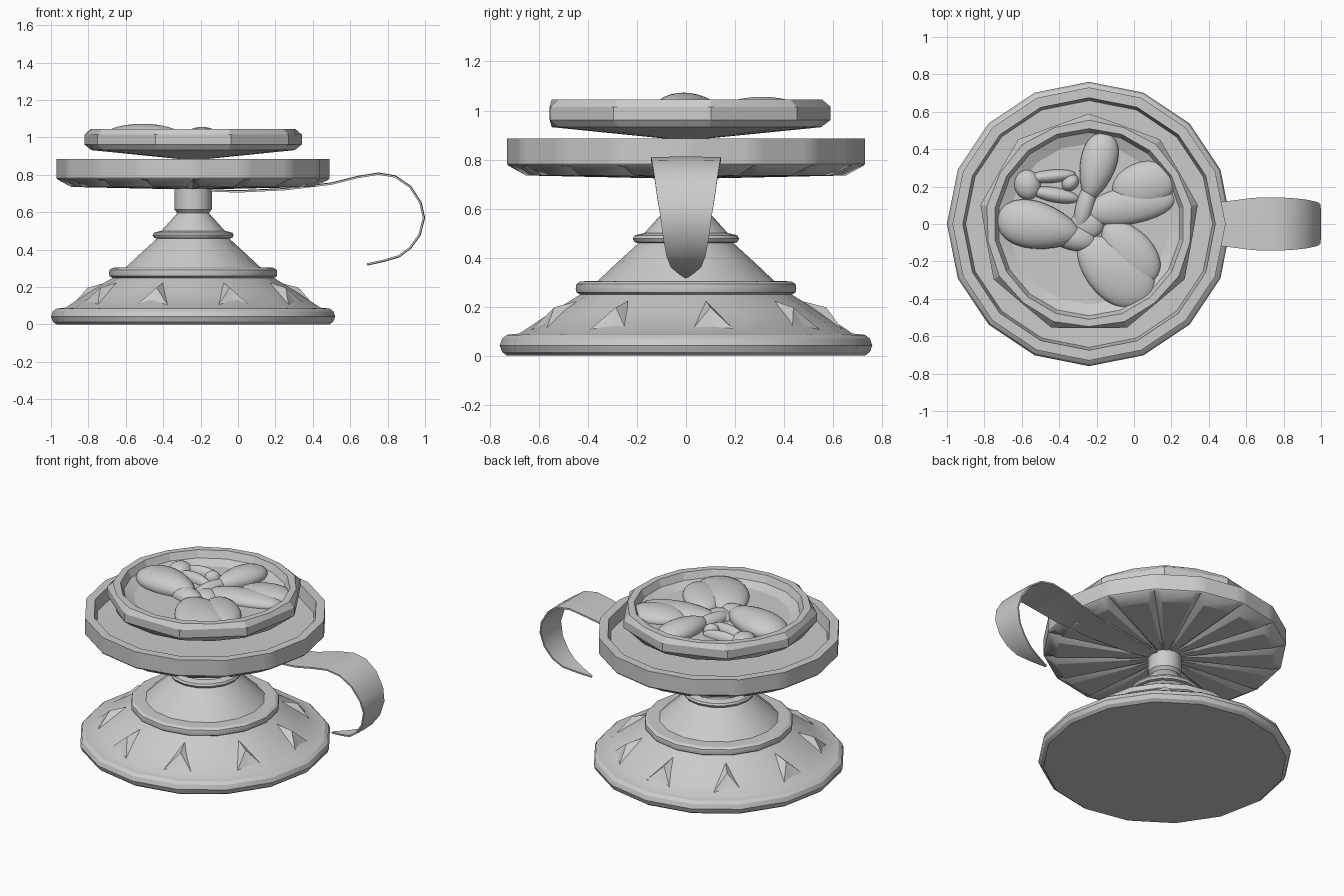
import bpy, bmesh
from math import sin, cos, pi, radians
from mathutils import Vector

if "Cube" in bpy.data.objects:
    bpy.data.objects.remove(bpy.data.objects["Cube"])

CX = -0.24  # axis of the round parts


def finish(name, bm, smooth=30):
    bmesh.ops.recalc_face_normals(bm, faces=bm.faces)
    me = bpy.data.meshes.new(name)
    bm.to_mesh(me)
    bm.free()
    ob = bpy.data.objects.new(name, me)
    bpy.context.collection.objects.link(ob)
    bpy.context.view_layer.objects.active = ob
    for o in bpy.context.selected_objects:
        o.select_set(False)
    ob.select_set(True)
    if smooth:
        bpy.ops.object.shade_smooth_by_angle(angle=radians(smooth))
    return ob


def loft(name, rings, smooth=30):
    """Skin equal-length closed rings of points and cap both ends."""
    bm = bmesh.new()
    vs = [[bm.verts.new(p) for p in ring] for ring in rings]
    n = len(vs[0])
    for a, b in zip(vs, vs[1:]):
        for i in range(n):
            j = (i + 1) % n
            bm.faces.new((a[i], a[j], b[j], b[i]))
    bm.faces.new(vs[0])
    bm.faces.new(vs[-1])
    return finish(name, bm, smooth)


def polar(r, a, z):
    return Vector((CX + r * cos(a), r * sin(a), z))


def ring(r, z, n=16):
    return [polar(r, pi / 2 + 2 * pi * i / n, z) for i in range(n)]


def lathe(name, profile, n=16):
    return loft(name, [ring(r, z, n) for r, z in profile])


# Stepped foot with rounded mouldings
lathe("foot", [(.73, 0), (.75, .015), (.76, .042), (.75, .07), (.73, .085), (.68, .09),
               (.56, .17), (.43, .25)])
lathe("middle_moulding", [(.43, .248), (.447, .258), (.45, .275), (.447, .292), (.43, .303), (.36, .305),
                          (.275, .385), (.19, .462)])
lathe("upper_moulding", [(.19, .458), (.21, .463), (.217, .477), (.21, .49), (.19, .496), (.17, .5),
                         (.085, .595)])
lathe("neck", [(.08, .59), (.1, .615), (.1, .73)])

# Nine pointed studs around the foot
bm = bmesh.new()
for k in range(9):
    a = pi / 2 + k * 2 * pi / 9
    d = .085 / .63
    top, mid, low = polar(.475, a, .222), polar(.572, a, .197), polar(.625, a, .118)
    left, right = polar(.645, a - d, .105), polar(.645, a + d, .105)
    v = [bm.verts.new(p) for p in (top, left, low, right, mid)]
    for i in range(4):
        bm.faces.new((v[i], v[(i + 1) % 4], v[4]))
    bm.faces.new(v[:4])
finish("foot_studs", bm, 0)


# Dish: grooved underside, upright rim, recessed floor
def dish_ring(r, z, groove=0):
    pts = []
    for i in range(16):
        a = pi / 2 + i * pi / 8
        for off, g in ((-.06, 0), (0, groove), (.06, 0)):
            rr = r * cos(pi / 16) / cos(pi / 16 - abs(off))  # stay on the 16-gon
            pts.append(polar(rr, a + off, z + g))
    return pts


loft("dish", [dish_ring(.06, .722), dish_ring(.66, .735, .035), dish_ring(.725, .775),
              dish_ring(.73, .782), dish_ring(.73, .885), dish_ring(.675, .885),
              dish_ring(.66, .81), dish_ring(.1, .8)])


# Nine-sided bezel with clipped corners
def bezel_ring(corner, z, flat=.556):
    return [polar(flat if i % 2 else corner, pi / 2 + i * pi / 9, z) for i in range(18)]


loft("bezel", [ring(.08, .79, 18), ring(.08, .885, 18), bezel_ring(.552, .932, .548),
               bezel_ring(.59, .962), bezel_ring(.59, 1.015), bezel_ring(.555, 1.045, .548),
               ring(.51, 1.045, 18), ring(.49, 1.0, 18), ring(.43, .975, 18), ring(.05, .975, 18)], 15)

# Curled strap: x, z, half width
path = [(-.22, .718, .03), (0, .71, .065), (.25, .722, .095), (.5, .752, .122), (.64, .787, .14),
        (.75, .805, .143), (.84, .79, .139), (.92, .735, .13), (.975, .65, .118), (.993, .57, .105),
        (.97, .48, .093), (.92, .41, .08), (.86, .365, .062), (.78, .342, .035), (.69, .322, .006)]
rings = []
for i, (x, z, w) in enumerate(path):
    p, q = path[max(i - 1, 0)], path[min(i + 1, len(path) - 1)]
    t = Vector((q[0] - p[0], 0, q[1] - p[1])).normalized()
    nrm = Vector((-t.z, 0, t.x)) * .005
    c, y = Vector((x, 0, z)), Vector((0, w, 0))
    rings.append([c - y - nrm, c - nrm * .5, c + y - nrm, c + y + nrm, c + nrm * 1.5, c - y + nrm])
loft("strap", rings)


# Blossom relief: x, y, centre z, half length, half width, half height, angle, taper
def petal(name, x, y, z, l, w, h, angle, taper=0.0):
    bm = bmesh.new()
    bmesh.ops.create_uvsphere(bm, u_segments=24, v_segments=14, radius=1)
    a = radians(angle)
    for v in bm.verts:
        k = 1 + taper * v.co.x  # wider towards the outer end
        px, py = v.co.x * l, v.co.y * w * k
        v.co = (x + px * cos(a) - py * sin(a), y + px * sin(a) + py * cos(a), z + v.co.z * h)
    finish(name, bm, 180)


petal("petal_left", -.51, -.01, .995, .225, .125, .078, 168, .25)
petal("petal_left_root", -.33, -.07, .98, .13, .07, .055, 165)
petal("petal_top", -.195, .31, .99, .185, .095, .066, 75, .25)
petal("petal_top_root", -.26, .1, .98, .14, .05, .05, 75)
petal("petal_right_a", .06, .21, .98, .18, .125, .06, 15)
petal("petal_right_b", -.02, .1, .98, .25, .1, .052, 10)
petal("petal_bottom_a", -.1, -.25, .98, .24, .155, .06, -40, .15)
petal("petal_bottom_b", -.02, -.15, .98, .2, .12, .056, -50, .1)
petal("curl_outer", -.57, .21, .98, .08, .07, .05, 100)
petal("curl_upper", -.44, .255, .975, .13, .035, .045, 5)
petal("curl_lower", -.42, .155, .975, .13, .04, .045, -10)
petal("curl_end", -.34, .22, .98, .05, .04, .05, 40)
petal("blossom_centre", -.25, 0, .975, .09, .08, .04, 0)
